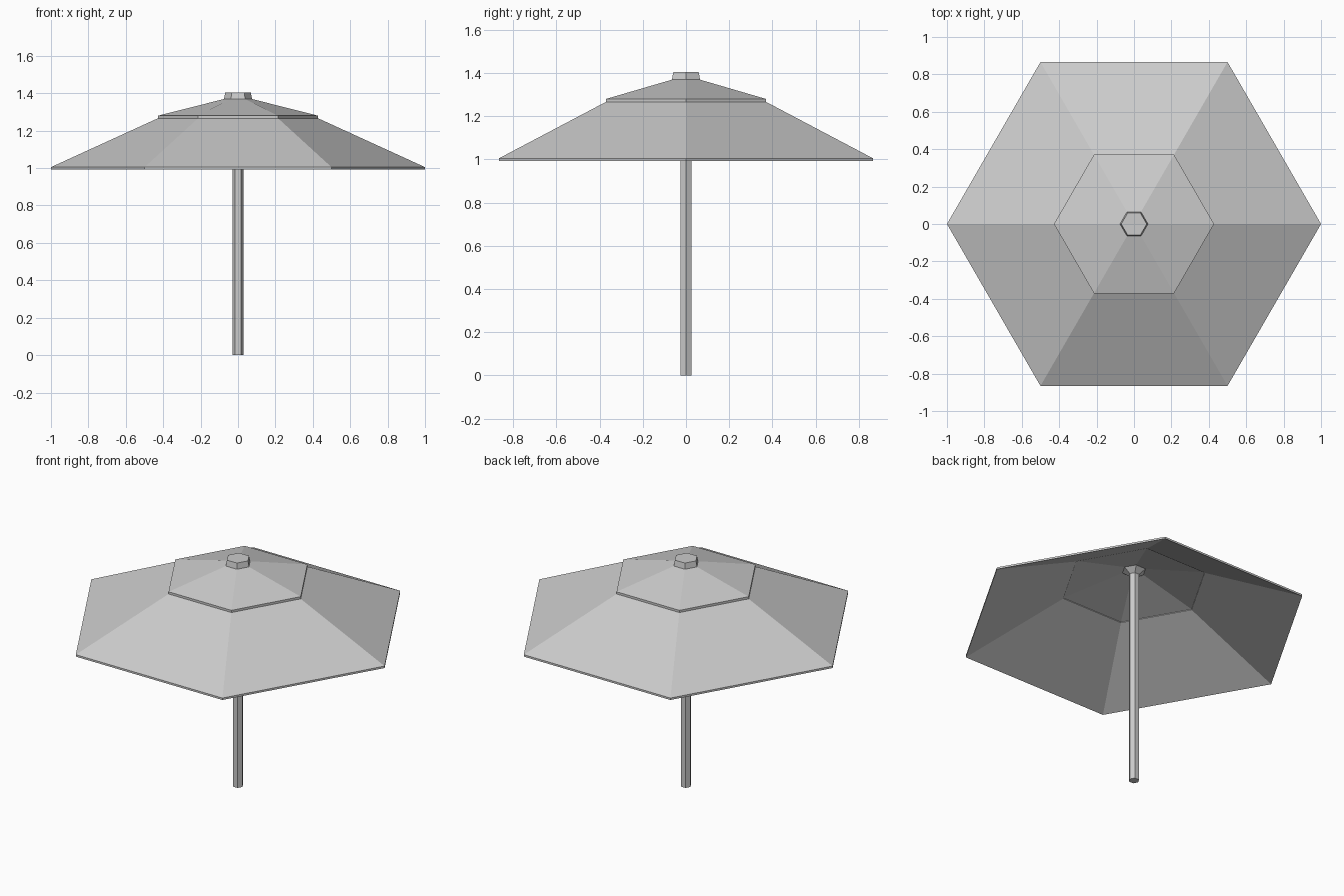
import bpy, bmesh
from math import cos, sin, pi

if "Cube" in bpy.data.objects:
    bpy.data.objects.remove(bpy.data.objects["Cube"])

SIDES = 6


def lathe(name, profile, closed=False):
    """Six-sided flat-faced body from (radius, z) points; open ends are capped."""
    bm = bmesh.new()
    rings = [[bm.verts.new((r * cos(2 * pi * i / SIDES), r * sin(2 * pi * i / SIDES), z))
              for i in range(SIDES)] for r, z in profile]
    pairs = list(zip(rings, rings[1:]))
    if closed:
        pairs.append((rings[-1], rings[0]))
    else:
        bm.faces.new(rings[0])
        bm.faces.new(rings[-1])
    for a, b in pairs:
        for i in range(SIDES):
            j = (i + 1) % SIDES
            bm.faces.new((a[i], a[j], b[j], b[i]))
    bmesh.ops.recalc_face_normals(bm, faces=bm.faces)
    mesh = bpy.data.meshes.new(name)
    bm.to_mesh(mesh)
    bm.free()
    obj = bpy.data.objects.new(name, mesh)
    bpy.context.collection.objects.link(obj)
    return obj


# Pole
lathe("pole", [(0.03, 0.0), (0.03, 1.36)])

# Wide lower canopy, a thin sheet with a rim
lathe("lower_canopy", [(1.0, 0.993), (1.0, 1.005), (0.42, 1.27), (0.42, 1.258)], closed=True)

# Upper canopy tier, with its lip overhanging the lower one
lathe("upper_canopy", [(0.428, 1.266), (0.428, 1.28), (0.06, 1.373),
                       (0.06, 1.355), (0.42, 1.262)], closed=True)

# Cap on top
lathe("top_cap", [(0.075, 1.365), (0.075, 1.37), (0.068, 1.404)])

# Flared hub where the pole meets the canopy
lathe("hub", [(0.03, 1.325), (0.072, 1.355), (0.072, 1.366)])
